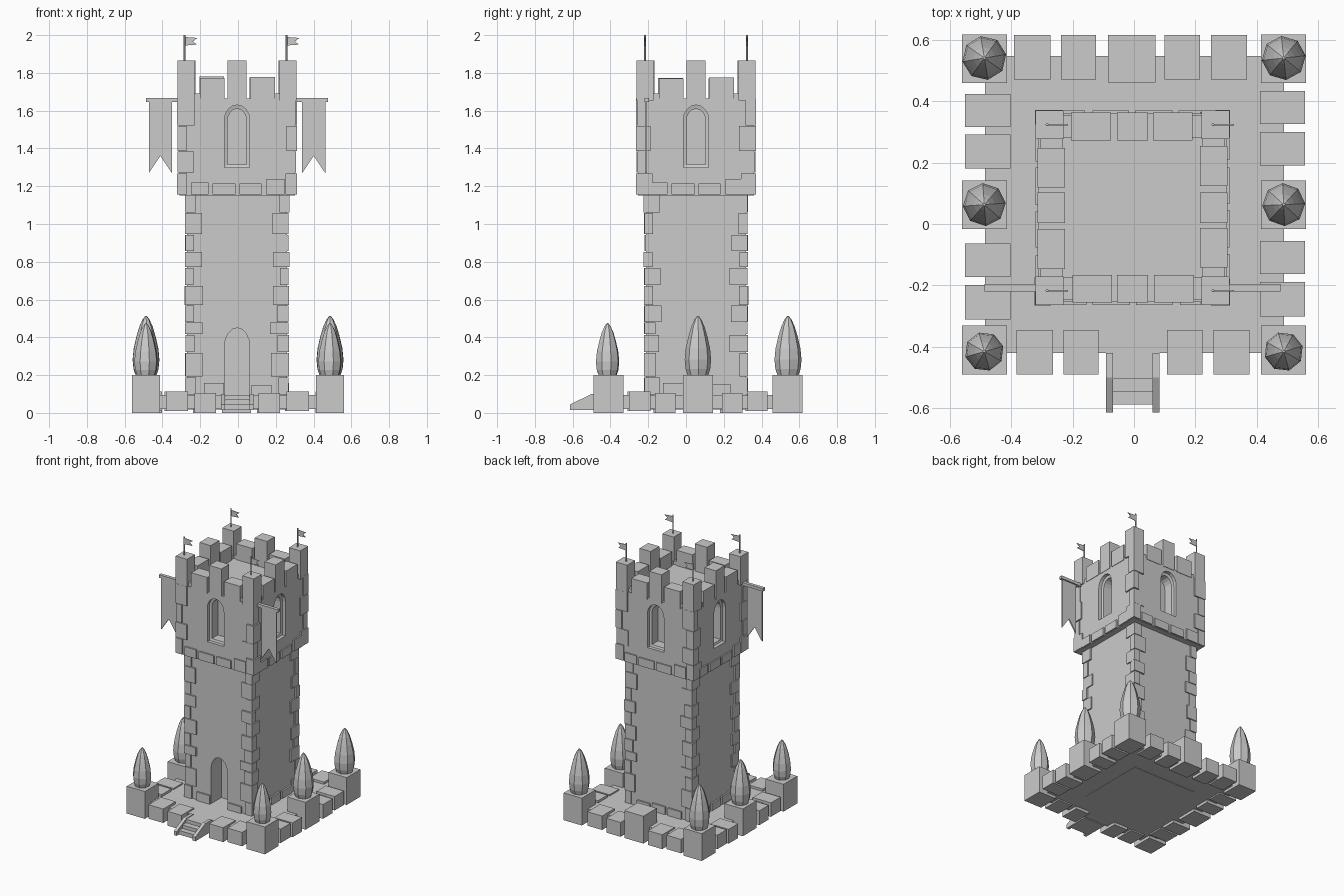
import bpy, bmesh, math, random
from mathutils import Matrix, Vector

if "Cube" in bpy.data.objects:
    bpy.data.objects.remove(bpy.data.objects["Cube"])

random.seed(4)
CX, CY = -0.005, 0.053          # tower axis


def finish(bm, name):
    bmesh.ops.recalc_face_normals(bm, faces=bm.faces)
    me = bpy.data.meshes.new(name)
    bm.to_mesh(me)
    bm.free()
    ob = bpy.data.objects.new(name, me)
    bpy.context.collection.objects.link(ob)
    return ob


def loft(name, loops, caps=True):
    """Skin a list of equal-length point loops."""
    bm = bmesh.new()
    rings = [[bm.verts.new(p) for p in loop] for loop in loops]
    n = len(rings[0])
    for a, b in zip(rings, rings[1:]):
        for i in range(n):
            bm.faces.new((a[i], a[(i + 1) % n], b[(i + 1) % n], b[i]))
    if caps:
        bm.faces.new(rings[0])
        bm.faces.new(rings[-1])
    return finish(bm, name)


def box(name, x0, x1, y0, y1, z0, z1):
    return loft(name, [[(x0, y0, z), (x1, y0, z), (x1, y1, z), (x0, y1, z)] for z in (z0, z1)])


def prism_y(name, pts, y0, y1):
    return loft(name, [[(x, y, z) for x, z in pts] for y in (y0, y1)])


def prism_x(name, pts, x0, x1):
    return loft(name, [[(x, y, z) for y, z in pts] for x in (x0, x1)])


def side_box(name, side, u0, u1, d0, d1, z0, z1):
    """Box on one tower face: u along the face, d outward from the axis."""
    ob = box(name, u0, u1, -d1, -d0, z0, z1)
    ob.data.transform(Matrix.Translation((CX, CY, 0)) @ Matrix.Rotation(side * math.pi / 2, 4, 'Z'))
    return ob


def arch(hw, z0, spring, top):
    n = 8
    pts = [(-hw, z0), (hw, z0)]
    return pts + [(hw * math.cos(math.pi * i / n), spring + (top - spring) * math.sin(math.pi * i / n))
                  for i in range(n + 1)]


def cut(ob, cutter):
    m = ob.modifiers.new("opening", 'BOOLEAN')
    m.object, m.operation, m.solver = cutter, 'DIFFERENCE', 'EXACT'
    bpy.context.view_layer.objects.active = ob
    bpy.ops.object.modifier_apply(modifier=m.name)
    bpy.data.objects.remove(cutter)


def opening(side, layers):
    """Arched cutter: layers of (distance from axis, arch outline)."""
    c = loft("opening_cutter", [[(x, -d, z) for x, z in pts] for d, pts in layers])
    c.data.transform(Matrix.Translation((CX, CY, 0)) @ Matrix.Rotation(side * math.pi / 2, 4, 'Z'))
    c.hide_render = True
    return c


# base slab and its edging stones
box("base_slab", -0.485, 0.488, -0.42, 0.546, 0.02, 0.095)
for i, (a, b) in enumerate([(-.39, -.272), (-.238, -.124), (.1, .215), (.25, .368)]):
    z0, z1 = (0.01, 0.112) if i in (0, 3) else (0.0, 0.105)
    box("back_edging_stone", a, b, 0.47, 0.615, z0, z1)
    box("front_edging_stone", a + .008, b + .008, -0.49, -0.345, z0, z1)
box("back_middle_block", -0.085, 0.07, 0.46, 0.615, 0, 0.2)
for i, (a, b) in enumerate([(.32, .427), (.185, .295), (-.168, -.06), (-.306, -.194)]):
    z0, z1 = (0.01, 0.112) if i in (0, 3) else (0.0, 0.105)
    box("left_edging_stone", -0.55, -0.402, a - .004, b - .004, z0, z1)
    box("right_edging_stone", 0.41, 0.557, a + .005, b + .005, z0, z1)

# planters with faceted trees
profile = [(0, .78), (.1, .93), (.26, 1), (.45, .92), (.65, .72), (.82, .5), (.94, .26), (1, .06)]
for s in (-1, 1):
    for y, ty, r, top in ((0.538, 0.54, .072, .513), (0.063, 0.063, .07, .513), (-0.41, -0.415, .064, .475)):
        box("planter_block", min(s * .413, s * .56), max(s * .413, s * .56), y - .079, y + .079, 0, 0.2)
        turn = random.uniform(0, 0.7)
        loft("tree", [[(s * .487 + r * k * math.cos(turn + i * math.pi / 4),
                        ty + r * k * math.sin(turn + i * math.pi / 4),
                        .2 + (top - .2) * t) for i in range(8)] for t, k in profile])

# entrance stairs with sloped side walls
prism_x("stairs", [(-.42, .015), (-.587, .015), (-.587, .045), (-.547, .045), (-.547, .07),
                   (-.505, .07), (-.505, .095), (-.42, .095)], -0.072, 0.062)
for x in (-0.091, 0.06):
    prism_x("stair_side", [(-.42, .015), (-.613, .015), (-.613, .045), (-.5, .1), (-.42, .1)], x, x + .023)

# tower shaft with arched doorway
H = 0.264
shaft = box("tower_shaft", CX - H, CX + H, CY - H, CY + H, 0.018, 1.16)
door = arch(.067, .095, .35, .45)
cut(shaft, opening(0, [(H + .05, door), (H - .12, door)]))

# upper storey with four arched windows
U = 0.306
upper = box("upper_storey", CX - U, CX + U, CY - U, CY + U, 1.152, 1.665)
outer, inner = arch(.067, 1.30, 1.55, 1.63), arch(.051, 1.315, 1.545, 1.61)
for side in range(4):
    cut(upper, opening(side, [(U + .02, outer), (U - .025, outer), (U - .03, inner), (U - .1, inner)]))


def quoins(name, half, levels, long, short):
    """Corner stones, alternating long side, on all four corners."""
    for sx in (-1, 1):
        for sy in (-1, 1):
            for i, (z0, z1) in enumerate(zip(levels, levels[1:])):
                h = half + random.uniform(-.003, .003)
                lx, ly = (long, short) if i % 2 else (short, long)
                lx += random.uniform(-.01, .008)
                ly += random.uniform(-.01, .008)
                xs = sorted((CX + sx * h, CX + sx * (h - lx)))
                ys = sorted((CY + sy * h, CY + sy * (h - ly)))
                box(name, *xs, *ys, z0 + .002, z1 - .002)


quoins("shaft_quoin", H + .01, [.095, .19, .32, .415, .48, .57, .675, .77, .855, .945, 1.06, 1.152], .09, .055)
quoins("upper_quoin", U + .009, [1.155, 1.27, 1.385, 1.52, 1.667], .085, .055)

# stone courses and battlements, repeated on each face
for side in range(4):
    for u0, u1 in ((-.175, -.07), (-.05, .055), (.075, .185)):
        if side or u0 != -.05:
            side_box("shaft_foot_stone", side, u0, u1, H - .05, H + .012, .09, .15 + random.uniform(-.01, .01))
    for u0, u1, z in ((-.245, -.15, 1.22), (-.13, -.008, 1.215), (.012, .13, 1.215), (.155, .25, 1.238)):
        side_box("upper_foot_stone", side, u0, u1, U - .05, U + .01, 1.155, z)
    for u0, u1, z in ((-.195, -.066, 1.77), (-.05, .05, 1.865), (.07, .2, 1.78)):
        side_box("merlon", side, u0, u1, U - .087, U + .003, 1.655, z if z > 1.8 else z + random.uniform(-.006, .006))
    for u0, u1 in ((-.235, -.185), (.19, .235)):
        side_box("parapet_stone", side, u0, u1, U - .08, U - .005, 1.655, 1.69)

# corner turrets with flags
for sx in (-1, 1):
    for sy in (-1, 1):
        x, y = CX + sx * .27, CY + sy * .27
        box("corner_merlon", x - .046, x + .046, y - .046, y + .046, 1.655, 1.865)
        px = x - .008
        loft("flag_pole", [[(px + .005 * math.cos(k * math.pi / 3), y + .005 * math.sin(k * math.pi / 3), z)
                            for k in range(6)] for z in (1.86, 2.0)])
        prism_y("flag", [(px, 1.945), (px + .065, 1.95), (px + .045, 1.967), (px + .068, 1.985), (px, 1.99)],
                y - .002, y + .002)

# hanging side banners
for s in (-1, 1):
    o = CX
    box("banner_rod", *sorted((o + s * .29, o + s * .482)), -0.22, -0.196, 1.645, 1.667)
    prism_y("banner", [(o + s * .345, 1.65), (o + s * .467, 1.65), (o + s * .467, 1.27),
                       (o + s * .406, 1.36), (o + s * .345, 1.27)], -0.216, -0.206)
